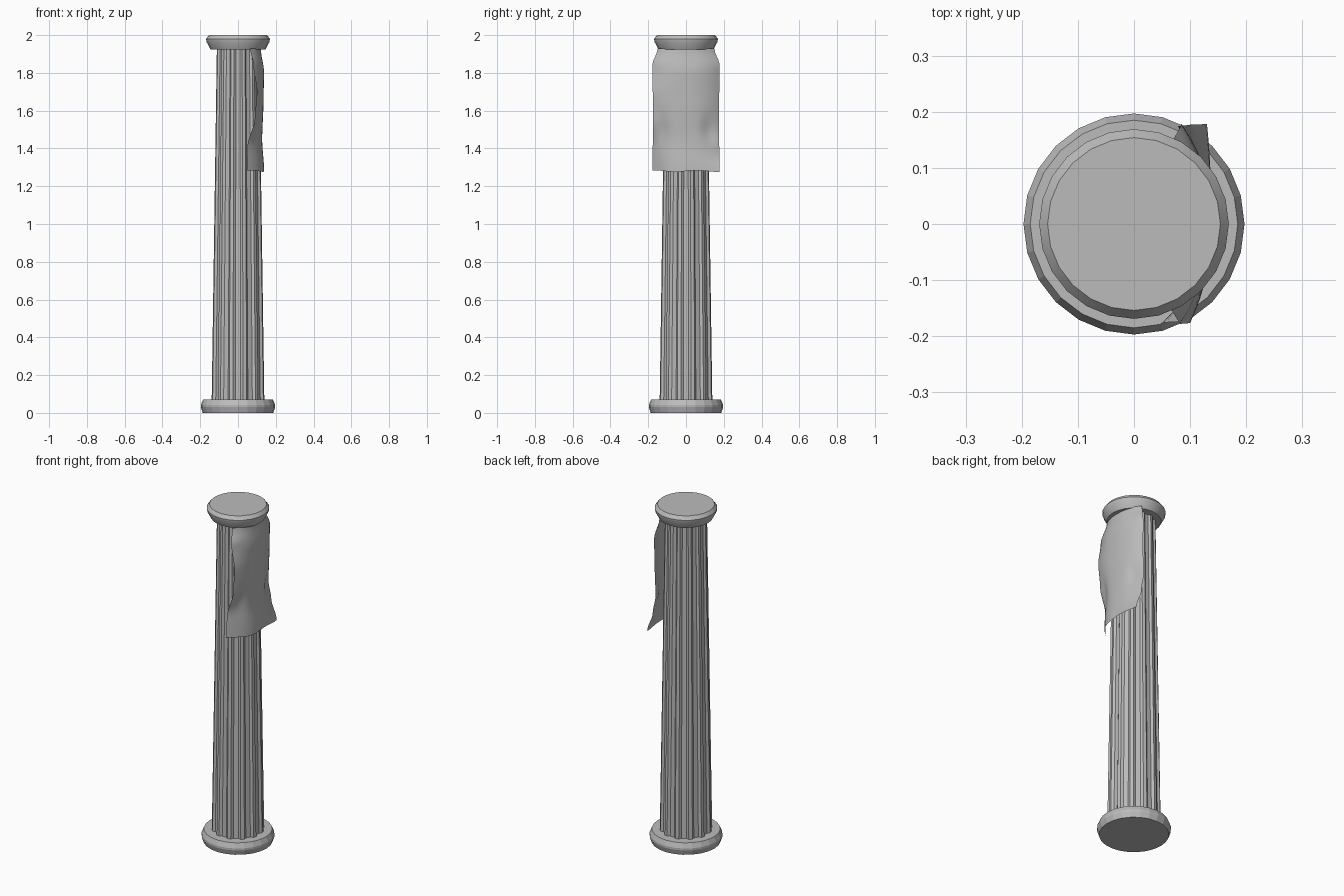
import bpy, math

if "Cube" in bpy.data.objects:
    bpy.data.objects.remove(bpy.data.objects["Cube"], do_unlink=True)

stone = bpy.data.materials.new("stone grey")
stone.use_nodes = True
stone.diffuse_color = (0.5, 0.5, 0.5, 1)
stone.node_tree.nodes["Principled BSDF"].inputs["Base Color"].default_value = (0.5, 0.5, 0.5, 1)


def make_object(name, verts, faces, smooth=False):
    mesh = bpy.data.meshes.new(name)
    mesh.from_pydata(verts, [], faces)
    mesh.materials.append(stone)
    obj = bpy.data.objects.new(name, mesh)
    bpy.context.collection.objects.link(obj)
    if smooth:
        bpy.ops.object.select_all(action="DESELECT")
        obj.select_set(True)
        bpy.context.view_layer.objects.active = obj
        bpy.ops.object.shade_smooth_by_angle(angle=math.radians(30))
    return obj


def loft(name, rings, smooth=False):
    """Bridge equal-length rings from bottom to top and cap both ends."""
    n = len(rings[0])
    verts = [p for ring in rings for p in ring]
    faces = [(k * n + i, k * n + (i + 1) % n, (k + 1) * n + (i + 1) % n, (k + 1) * n + i)
             for k in range(len(rings) - 1) for i in range(n)]
    faces.append(tuple(reversed(range(n))))
    faces.append(tuple(range(len(verts) - n, len(verts))))
    return make_object(name, verts, faces, smooth)


def circle(r, z, n=24):
    return [(r * math.cos(math.tau * i / n), r * math.sin(math.tau * i / n), z) for i in range(n)]


def fluted_ring(r, z, flutes=12):
    """Narrow ridges separated by wide sunken flutes."""
    ring = []
    for i in range(flutes):
        mid = 360 / flutes * i
        for offset, scale in ((-11, 1), (-6, 0.91), (6, 0.91), (11, 1)):
            a = math.radians(mid + offset)
            ring.append((r * scale * math.cos(a), r * scale * math.sin(a), z))
    return ring


def sample(points, z):
    """Smoothly interpolate (z, value) points listed from top to bottom."""
    for (z0, v0), (z1, v1) in zip(points, points[1:]):
        if z >= z1:
            t = min(1, max(0, (z0 - z) / (z0 - z1)))
            return v0 + (v1 - v0) * t * t * (3 - 2 * t)
    return points[-1][1]


# Column: base disc, tapering fluted shaft, capital disc
loft("base", [circle(r, z) for r, z in ((0.187, 0), (0.197, 0.03), (0.197, 0.042), (0.185, 0.07))])
loft("shaft", [fluted_ring(0.142, 0.065), fluted_ring(0.114, 1.935)])
loft("capital", [circle(r, z) for r, z in ((0.146, 1.925), (0.167, 1.965), (0.169, 1.98), (0.154, 2.0))], True)

# Draped cloth: the middle hugs the shaft and both sides curl back
front_edge = [(1.93, 0.065), (1.84, 0.082), (1.7, 0.1), (1.56, 0.09), (1.4, 0.05), (1.28, 0.047)]
back_edge = [(1.93, 0.07), (1.84, 0.085), (1.7, 0.084), (1.5, 0.08), (1.4, 0.095), (1.28, 0.13)]
middle = [(1.93, 0.121), (1.8, 0.138), (1.65, 0.135), (1.45, 0.128), (1.28, 0.138)]
half_width = [(1.93, 0.15), (1.84, 0.178), (1.55, 0.174), (1.28, 0.178)]

cols, rows = 24, 32
verts, faces = [], []
for j in range(rows + 1):
    t = j / rows
    z = 1.93 - 0.65 * t
    for i in range(cols + 1):
        u = 2 * i / cols - 1
        mid = sample(middle, z)
        edge = sample(front_edge if u < 0 else back_edge, z)
        dent = 0.012 * math.exp(-((abs(u) - 0.7) / 0.2) ** 2 - ((z - 1.5) / 0.07) ** 2)
        x = mid - (mid - edge) * abs(u) ** 2.4 - dent
        verts.append((x, u * sample(half_width, z), z + 0.004 * t * math.sin(5 * u)))
for j in range(rows):
    for i in range(cols):
        a = j * (cols + 1) + i
        faces.append((a, a + cols + 1, a + cols + 2, a + 1))
make_object("draped_cloth", verts, faces, True)
